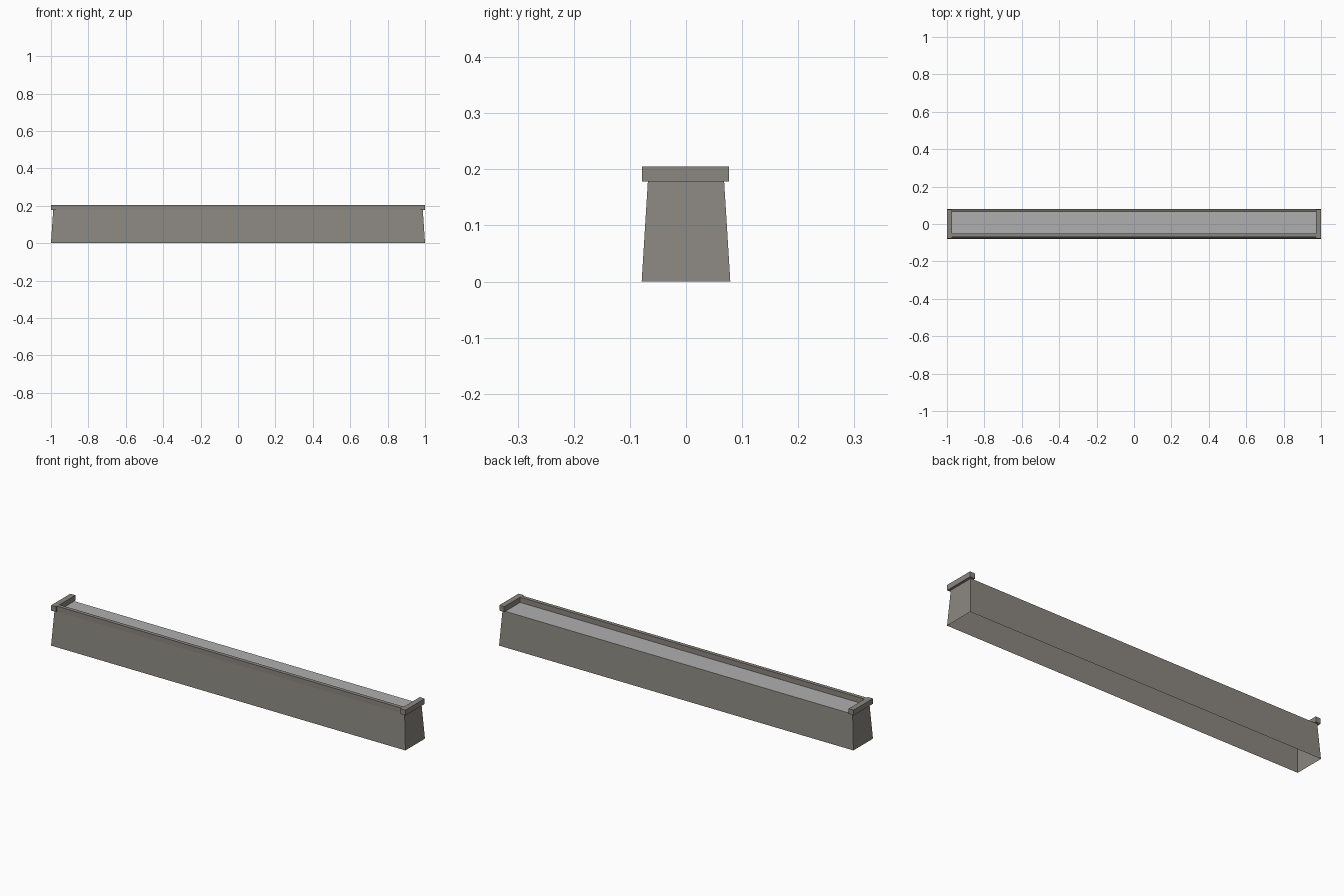
import bpy, bmesh

if "Cube" in bpy.data.objects:
    bpy.data.objects.remove(bpy.data.objects["Cube"])


def material(name, rgb):
    m = bpy.data.materials.new(name)
    m.diffuse_color = (*rgb, 1)
    m.use_nodes = True
    m.node_tree.nodes["Principled BSDF"].inputs["Base Color"].default_value = m.diffuse_color
    return m


stone = material("warm grey stone", (0.26, 0.245, 0.22))
slab = material("light grey slab", (0.43, 0.43, 0.43))


def finish(name, bm, mat):
    me = bpy.data.meshes.new(name)
    bm.normal_update()
    bm.to_mesh(me)
    bm.free()
    me.materials.append(mat)
    ob = bpy.data.objects.new(name, me)
    bpy.context.collection.objects.link(ob)
    return ob


def box(name, x, y, z, mat):
    bm = bmesh.new()
    bmesh.ops.create_cube(bm, size=1)
    for v in bm.verts:
        v.co = [r[0] if c < 0 else r[1] for c, r in zip(v.co, (x, y, z))]
    return finish(name, bm, mat)


TOP = 0.178   # height of the tapered body
RIM = 0.205   # height of the rim

# Tapered hollow body, open underneath, with a light top
bm = bmesh.new()
bmesh.ops.create_cube(bm, size=2)
for v in bm.verts:
    up = v.co.z > 0
    v.co.x *= 0.988 if up else 1.0
    v.co.y *= 0.068 if up else 0.079
    v.co.z = TOP if up else 0
bm.normal_update()
bmesh.ops.delete(bm, geom=[f for f in bm.faces if f.normal.z < -0.9], context='FACES_ONLY')
for f in bm.faces:
    f.material_index = 1 if f.normal.z > 0.9 else 0
body = finish("tapered_body", bm, stone)
body.data.materials.append(slab)

# Front rail, set back from the ends of the caps
box("front_rail", (-1, 1), (-0.07, -0.051), (TOP, RIM), stone)

# Overhanging cap across each end
for side, x in (("left", (-1, -0.972)), ("right", (0.972, 1))):
    box(side + "_end_cap", x, (-0.078, 0.077), (TOP, RIM), stone)
